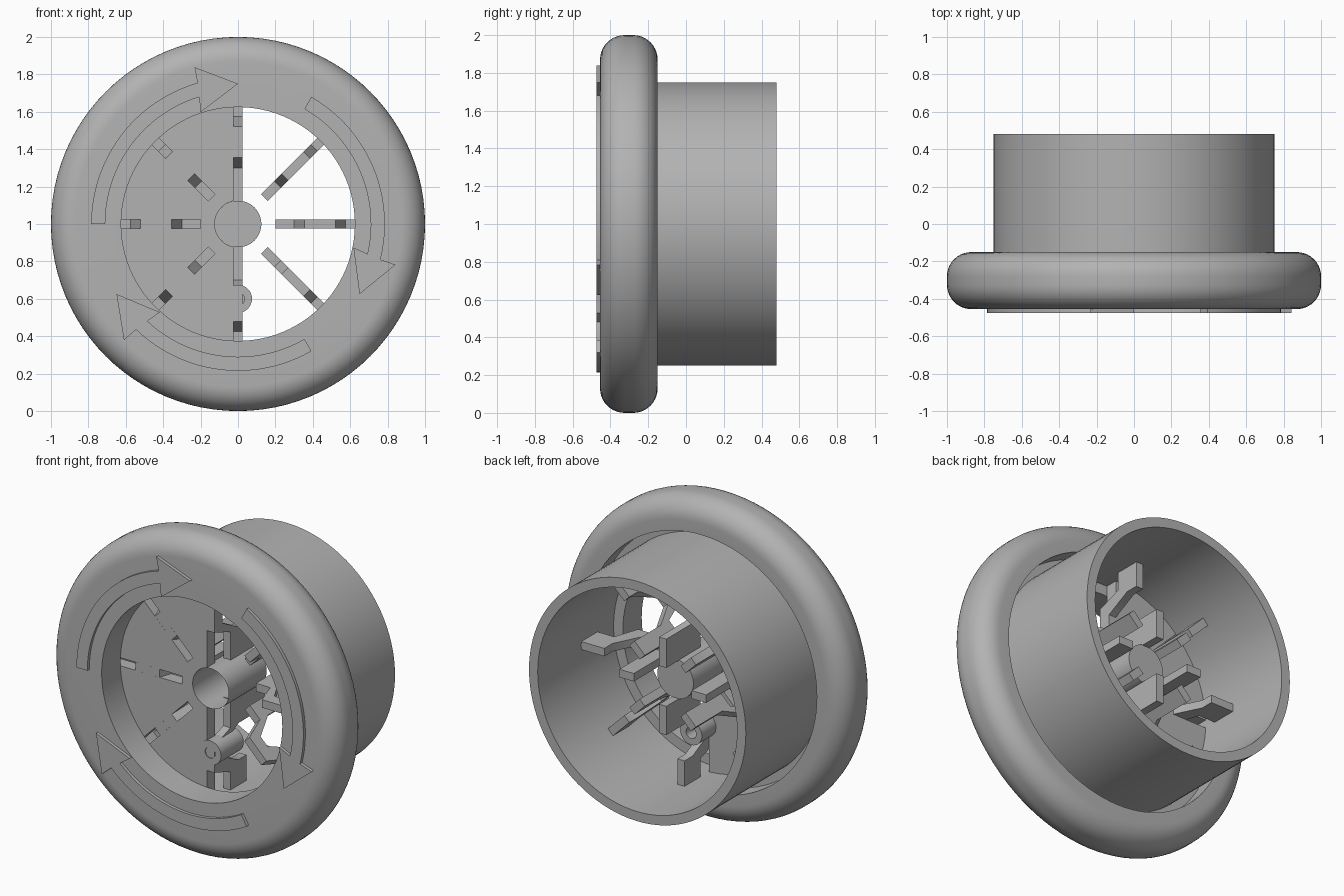
import bpy, bmesh
from math import sin, cos, radians, pi
from mathutils import Matrix, Vector

cube = bpy.data.objects.get("Cube")
if cube:
    bpy.data.objects.remove(cube, do_unlink=True)

grey = bpy.data.materials.new("plain grey")
grey.use_nodes = True
colour = (0.45, 0.45, 0.45, 1)
grey.diffuse_color = colour
grey.node_tree.nodes["Principled BSDF"].inputs["Base Color"].default_value = colour

FRONT = -0.455      # front of the rim
DISC = -0.27        # front of the recessed half disc
DISC_BACK = -0.19
BORE = 0.625
TUBE_IN, TUBE_OUT = 0.69, 0.75
HUB = 0.125
HALF = 0.025        # half the width of ribs and slots


def finish(name, bm, fix_normals=True):
    if fix_normals:
        bmesh.ops.recalc_face_normals(bm, faces=bm.faces)
    mesh = bpy.data.meshes.new(name)
    bm.to_mesh(mesh)
    bm.free()
    mesh.materials.append(grey)
    obj = bpy.data.objects.new(name, mesh)
    obj.location.z = 1
    bpy.context.collection.objects.link(obj)
    bpy.ops.object.select_all(action='DESELECT')
    bpy.context.view_layer.objects.active = obj
    obj.select_set(True)
    bpy.ops.object.shade_smooth_by_angle(angle=radians(30))
    return obj


def revolve(name, profile, steps=96, closed=True, centre_z=0):
    """Turn a (radius, y) profile about the y axis."""
    bm = bmesh.new()
    verts = [bm.verts.new((r, y, 0)) for r, y in profile]
    pairs = list(zip(verts, verts[1:]))
    if closed:
        pairs.append((verts[-1], verts[0]))
    edges = [bm.edges.new(p) for p in pairs]
    bmesh.ops.spin(bm, geom=verts + edges, cent=(0, 0, 0), axis=(0, 1, 0),
                   angle=2 * pi, steps=steps)
    bmesh.ops.remove_doubles(bm, verts=bm.verts, dist=1e-4)
    bmesh.ops.translate(bm, verts=bm.verts, vec=(0, 0, centre_z))
    return finish(name, bm)


def prism(name, points, depth, turn=0):
    """Extrude a flat outline, then turn it about the y axis."""
    bm = bmesh.new()
    face = bm.faces.new([bm.verts.new(p) for p in points])
    extruded = bmesh.ops.extrude_face_region(bm, geom=[face], use_keep_orig=True)
    moved = [g for g in extruded["geom"] if isinstance(g, bmesh.types.BMVert)]
    bmesh.ops.translate(bm, verts=moved, vec=depth)
    bmesh.ops.rotate(bm, verts=bm.verts, cent=(0, 0, 0),
                     matrix=Matrix.Rotation(-radians(turn), 3, 'Y'))
    return finish(name, bm)


def polar(r, degrees, y):
    a = radians(degrees)
    return Vector((r * cos(a), y, r * sin(a)))


def arc(r, start, end, y, n=24):
    return [polar(r, start + (end - start) * i / n, y) for i in range(n + 1)]


# Rounded rim with its front flange and the groove behind it
ROUND = 0.13
corner = [(1 - ROUND + ROUND * sin(pi / 2 * i / 10),
           ROUND * (1 - cos(pi / 2 * i / 10))) for i in range(11)]
profile = [(BORE, FRONT)]
profile += [(r, FRONT + d) for r, d in corner]
profile += [(r, -0.15 - d) for r, d in reversed(corner)]
profile += [(0.8, -0.15), (0.8, DISC), (BORE, DISC)]
revolve("rim", profile)

# Tube behind the rim
revolve("tube", [(TUBE_IN, DISC), (TUBE_OUT, DISC), (TUBE_OUT, 0.48), (TUBE_IN, 0.48)])

# Hub cup, open at the front and closed at the back
revolve("hub", [(HUB, DISC), (HUB, 0.105), (0, 0.105)], steps=48, closed=False)

# Half disc with slots for the ribs
outline = [Vector((-HALF, DISC, HUB))]
start = 92.1
for slot in (135, 180, 225):
    outline += arc(TUBE_IN, start, slot - 2.1, DISC, 12)
    along, across = polar(1, slot, 0), polar(1, slot + 90, 0)
    base = Vector((0, DISC, 0))
    for r, side in ((0.2, -HALF), (0.2, HALF)):
        outline.append(base + along * r + across * side)
    start = slot + 2.1
outline += arc(TUBE_IN, start, 267.9, DISC, 12)
outline += arc(HUB, 258.5, 101.5, DISC, 20)[:-1]
prism("half_disc", outline, (0, DISC_BACK - DISC, 0))

# Eight bent ribs; the upright pair reaches the hub
for turn in range(0, 360, 45):
    inner = HUB - 0.005 if turn in (90, 270) else 0.2
    rib = [(inner, -0.11), (0.3, -0.11), (0.355, DISC), (0.52, DISC),
           (0.575, -0.11), (TUBE_IN, -0.11), (TUBE_IN, 0.05), (0.53, 0.05),
           (0.53, -0.03), (0.45, DISC_BACK), (0.385, DISC_BACK),
           (0.3, -0.03), (0.3, 0.23), (inner, 0.23)]
    prism("rib_%d" % turn, [(r, y, -HALF) for r, y in rib], (0, 0, 2 * HALF), turn)

# Hollow pin on the lower rib, with a web across its bore
revolve("pin", [(0.035, DISC - 0.005), (0.075, DISC - 0.005), (0.075, -0.05),
                (0.035, -0.05)], steps=32, centre_z=-0.4)
revolve("pin_web", [(0, -0.2), (0.036, -0.2), (0.036, -0.15), (0, -0.15)],
        steps=32, closed=False, centre_z=-0.4)

# Three raised curved arrows
TOP = -0.475
arrow = arc(0.785, 180, 106, TOP)
arrow += [polar(0.87, 105.5, TOP), polar(0.75, 90, TOP), polar(0.63, 108.5, TOP)]
arrow += arc(0.71, 107, 180, TOP)
for turn in (0, 120, 240):
    prism("arrow_%d" % turn, arrow, (0, FRONT - TOP + 0.005, 0), turn)
